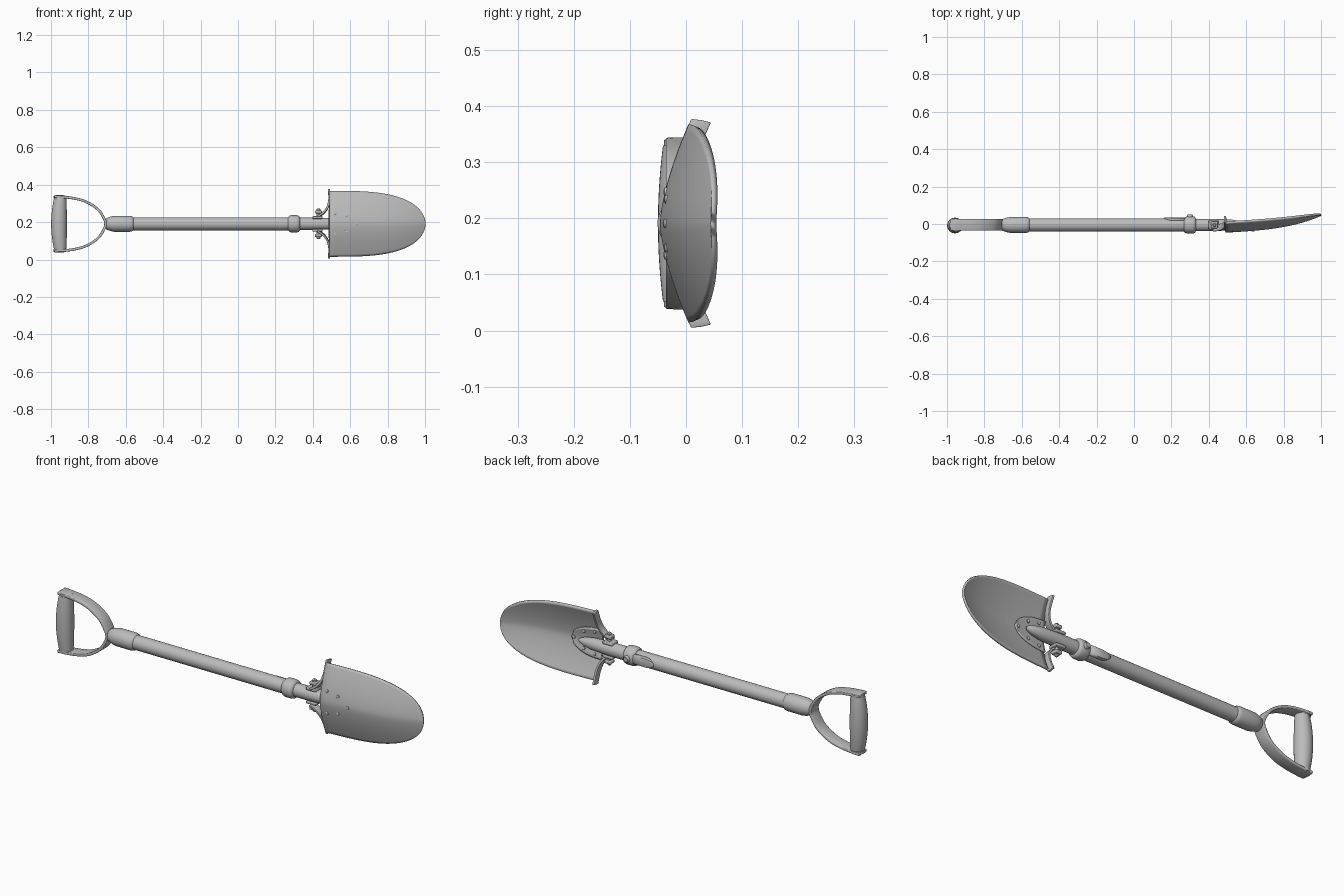
import bpy, bmesh, math
from mathutils import Vector

if "Cube" in bpy.data.objects:
    bpy.data.objects.remove(bpy.data.objects["Cube"])

ZC, YC = 0.191, -0.005      # shaft axis height and depth

steel = bpy.data.materials.new("grey steel")
steel.use_nodes = True
GREY = (0.5, 0.5, 0.5, 1)
steel.diffuse_color = GREY
steel.node_tree.nodes["Principled BSDF"].inputs["Base Color"].default_value = GREY


def finish(name, bm, thick=0.0, offset=1, bevel=0.0, angle=40):
    bmesh.ops.remove_doubles(bm, verts=bm.verts, dist=1e-5)
    bmesh.ops.recalc_face_normals(bm, faces=bm.faces)
    mesh = bpy.data.meshes.new(name)
    bm.to_mesh(mesh)
    bm.free()
    ob = bpy.data.objects.new(name, mesh)
    bpy.context.collection.objects.link(ob)
    mesh.materials.append(steel)
    if thick:
        m = ob.modifiers.new("thickness", 'SOLIDIFY')
        m.thickness, m.offset = thick, offset
    if bevel:
        m = ob.modifiers.new("soft edges", 'BEVEL')
        m.width, m.segments, m.limit_method = bevel, 2, 'ANGLE'
    bpy.ops.object.select_all(action='DESELECT')
    ob.select_set(True)
    bpy.context.view_layer.objects.active = ob
    bpy.ops.object.shade_smooth_by_angle(angle=math.radians(angle))
    return ob


def skin(rows, closed=False, caps=False):
    """Join rows of points into a sheet or a tube."""
    bm = bmesh.new()
    vs = [[bm.verts.new(p) for p in row] for row in rows]
    n = len(rows[0])
    for a, b in zip(vs, vs[1:]):
        for i in range(n if closed else n - 1):
            j = (i + 1) % n
            bm.faces.new((a[i], a[j], b[j], b[i]))
    if caps:
        bm.faces.new(vs[0][::-1])
        bm.faces.new(vs[-1])
    return bm


def lathe(name, profile, origin, axis, sides=32):
    """Turn (distance, radius, shift along x) points around an axis."""
    axis = Vector(axis)
    u = Vector((0, 0, 1)) if abs(axis.z) < 0.5 else Vector((1, 0, 0))
    v = axis.cross(u)
    rows = []
    for d, r, *s in profile:
        c = Vector(origin) + axis * d + Vector((s[0] if s else 0, 0, 0))
        rows.append([c + r * (u * math.cos(t) + v * math.sin(t))
                     for t in (2 * math.pi * i / sides for i in range(sides))])
    return finish(name, skin(rows, closed=True, caps=True))


def spline(points, steps=6):
    """Smooth path through a few points."""
    p = [Vector(q) for q in points]
    p = [2 * p[0] - p[1]] + p + [2 * p[-1] - p[-2]]
    out = []
    for a, b, c, d in zip(p, p[1:], p[2:], p[3:]):
        for i in range(steps):
            t = i / steps
            out.append(0.5 * (2 * b + (c - a) * t + (2 * a - 5 * b + 4 * c - d) * t * t
                              + (3 * b - a - 3 * c + d) * t ** 3))
    return out + [p[-2]]


def box(name, center, size, bevel=0.004):
    bm = bmesh.new()
    bmesh.ops.create_cube(bm, size=1)
    bmesh.ops.scale(bm, vec=size, verts=bm.verts)
    bmesh.ops.translate(bm, vec=center, verts=bm.verts)
    return finish(name, bm, bevel=bevel)


# Blade surface: dished across, curling towards the back at the tip
X0, X1, HALF = 0.488, 1.0, 0.174


def surface(x, z):
    u = max(0, (x - X0) / (X1 - X0))
    return -0.046 + 0.03 * u + 0.06 * u ** 3.2 + 0.05 * (abs(z) / HALF) ** 1.5


rows = []
N = 28
for k in range(N + 1):
    u = math.sin(k / N * math.pi / 2)
    half = HALF * math.sqrt(max(0, 1 - u ** 3.3))
    x = X0 + (X1 - X0) * u
    rows.append([(x, surface(x, half * i / 14), ZC + half * i / 14) for i in range(-14, 15)])
blade = finish("blade", skin(rows), thick=0.011, offset=0)
blade.location.y = 0.005

# Shield plate riveted inside the blade
rows = []
for k in range(13):
    u = k / 12
    x, half = 0.485 + 0.165 * u, 0.076 * math.sqrt(max(0, 1 - u ** 2.2))
    rows.append([(x, surface(x, half * i / 6) + 0.014, ZC + half * i / 6) for i in range(-6, 7)])
finish("socket_plate", skin(rows), thick=0.008, offset=0)

# Rivets through plate and blade
for x, z in ((0.52, 0.056), (0.58, 0.043), (0.635, 0), (0.58, -0.043), (0.52, -0.056)):
    lathe("rivet", [(-0.005, 0.004), (-0.003, 0.008), (0.022, 0.008), (0.025, 0.004)],
          (x, surface(x, z), ZC + z), (0, 1, 0), 12)

for s, side in ((1, "upper"), (-1, "lower")):
    # Foot step curving from the shoulder to the socket
    rows = []
    for x, z in spline([(0.487, 0.186), (0.488, 0.13), (0.478, 0.09), (0.455, 0.06), (0.425, 0.04)]):
        y = surface(X0, z)
        rows.append([(x, y, ZC + s * z), (x, y + 0.018, ZC + s * (z - 0.002)),
                     (x, y + 0.035, ZC + s * (z - 0.006))])
    finish(side + "_foot_step", skin(rows), thick=0.011, offset=0, bevel=0.002)
    # Hinge ear, bolt and nut
    box(side + "_hinge_ear", (0.425, YC, ZC + s * 0.034), (0.055, 0.05, 0.014))
    lathe(side + "_bolt", [(0.02, 0.01), (0.078, 0.01), (0.082, 0.006)],
          (0.43, YC, ZC), (0, 0, s), 16)
    box(side + "_nut", (0.43, YC, ZC + s * 0.063), (0.036, 0.036, 0.016))

# Neck socket running into the blade
lathe("neck", [(0.32, 0.033), (0.40, 0.033), (0.47, 0.031), (0.52, 0.029),
               (0.56, 0.022), (0.59, 0.012), (0.60, 0.004)], (0, YC, ZC), (1, 0, 0))

# Shaft, collar and handle ferrule
lathe("shaft", [(-0.60, 0.035), (0.29, 0.035)], (0, YC, ZC), (1, 0, 0))
lathe("collar", [(0.268, 0.036), (0.275, 0.043), (0.285, 0.046), (0.315, 0.046),
                 (0.325, 0.043), (0.332, 0.033)], (0, YC, ZC), (1, 0, 0))
lathe("collar_knob", [(0.035, 0.016), (0.052, 0.016), (0.057, 0.012)], (0.30, YC, ZC), (0, 1, 0), 16)
lathe("ferrule", [(-0.71, 0.022), (-0.703, 0.031), (-0.68, 0.039), (-0.66, 0.043), (-0.58, 0.043),
                  (-0.567, 0.041), (-0.56, 0.035)], (0, YC, ZC), (1, 0, 0))

# Latch strip lying on the back of the shaft
rows = []
for x, half in ((0.16, 0.006), (0.175, 0.018), (0.20, 0.024), (0.275, 0.024)):
    rows.append([(x, YC + y, ZC + half * i) for i, y in
                 ((-1, 0.024), (-0.8, 0.034), (0, 0.038), (0.8, 0.034), (1, 0.024))])
finish("latch_strip", skin(rows), thick=0.006, offset=0)

# D-shaped handle frame
half_path = [(-0.982, 0.146), (-0.93, 0.143), (-0.87, 0.135), (-0.81, 0.117),
             (-0.75, 0.078), (-0.718, 0.032)]
path = half_path + [(-0.708, 0)] + [(x, -z) for x, z in half_path[::-1]]
rows = [[(x, y, ZC + z) for y in (-0.036, YC, 0.027)] for x, z in spline(path)]
finish("handle_frame", skin(rows), thick=0.014, offset=0, bevel=0.003)

# Bowed grip with end caps
grip = []
for i in range(-8, 9):
    bow = 1 - (i / 8) ** 2
    grip.append((0.139 * i / 8, 0.033 + 0.009 * bow, -0.007 * bow))
lathe("grip", grip, (-0.95, YC - 0.003, ZC), (0, 0, 1))
for s, side in ((1, "upper"), (-1, "lower")):
    lathe(side + "_grip_cap", [(0.135, 0.034), (0.149, 0.034), (0.153, 0.018)],
          (-0.953, YC, ZC), (0, 0, s), 24)
